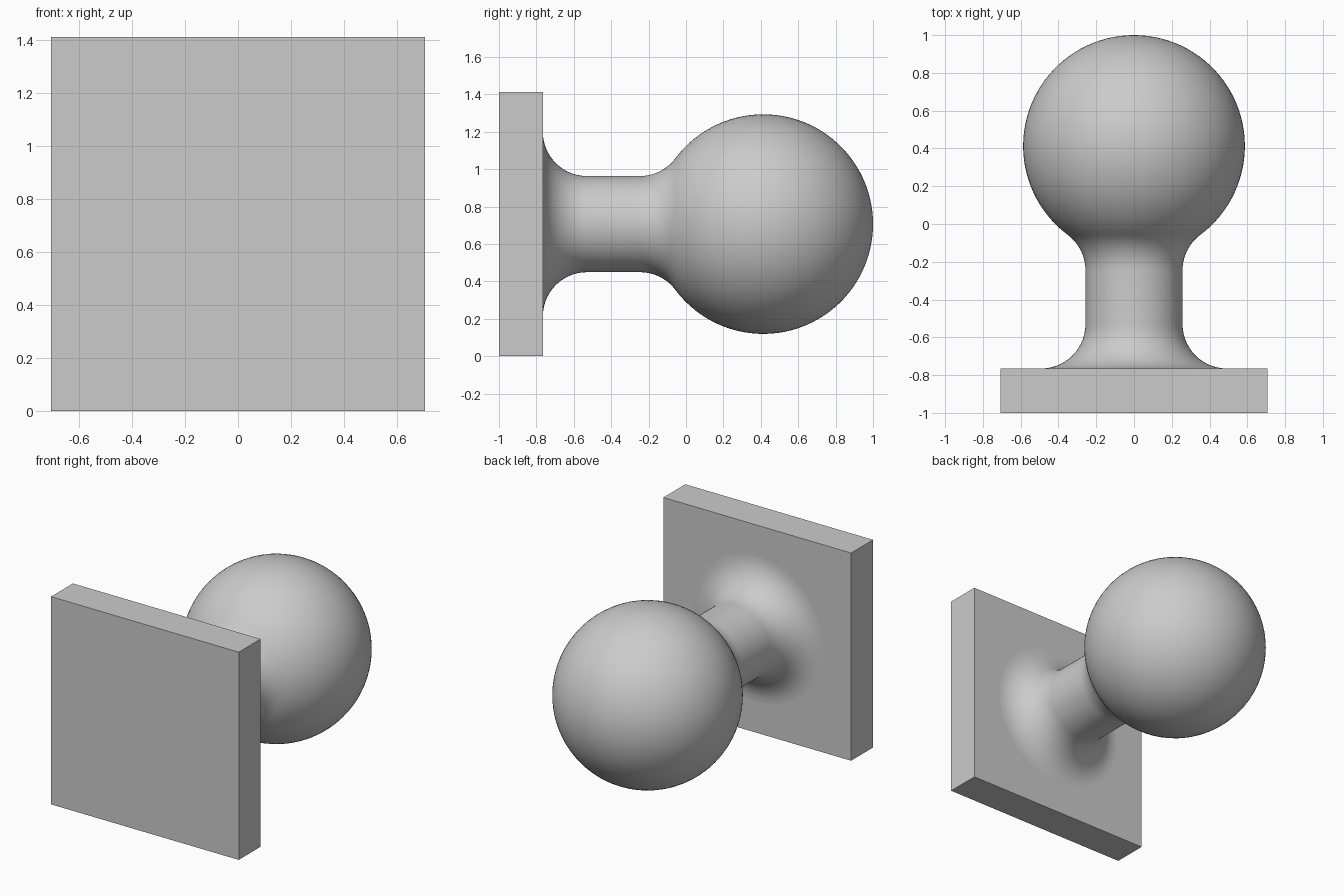
import bpy, bmesh
from math import sin, cos, pi, atan2, sqrt
from mathutils import Vector, Matrix

cube = bpy.data.objects.get("Cube")
if cube:
    bpy.data.objects.remove(cube, do_unlink=True)

grey = bpy.data.materials.new("light grey")
grey.use_nodes = True
colour = (0.6, 0.6, 0.6, 1)
grey.diffuse_color = colour
grey.node_tree.nodes["Principled BSDF"].inputs["Base Color"].default_value = colour

HALF = 0.706                       # half the plate width, also the axis height
FRONT, PLATE_BACK = -1.0, -0.765
BALL_R, NECK_R, FILLET = 0.587, 0.257, 0.235
BALL_Y = 1 - BALL_R


def add_object(name, bm):
    mesh = bpy.data.meshes.new(name)
    bmesh.ops.recalc_face_normals(bm, faces=bm.faces)
    bm.to_mesh(mesh)
    bm.free()
    mesh.materials.append(grey)
    obj = bpy.data.objects.new(name, mesh)
    bpy.context.collection.objects.link(obj)
    return obj


def arc(y, r, radius, start, end, steps):
    """Profile points (along the axis, distance from it) on an arc."""
    angles = [start + (end - start) * i / steps for i in range(steps + 1)]
    return [(y + radius * cos(a), r + radius * sin(a)) for a in angles]


# Square mounting plate
bm = bmesh.new()
bmesh.ops.create_cube(bm, size=1)
bmesh.ops.scale(bm, vec=(2 * HALF, PLATE_BACK - FRONT, 2 * HALF), verts=bm.verts)
bmesh.ops.translate(bm, vec=(0, (FRONT + PLATE_BACK) / 2, HALF), verts=bm.verts)
add_object("mounting_plate", bm)

# Neck flaring out of the plate and blending tangentially into the ball
rim = NECK_R + FILLET
reach = sqrt((BALL_R + FILLET) ** 2 - rim ** 2)
join = atan2(rim, -reach)
profile = arc(PLATE_BACK + FILLET, rim, FILLET, pi, 1.5 * pi, 14)
profile += arc(BALL_Y - reach, rim, FILLET, -pi / 2, join - pi, 10)
profile += arc(BALL_Y, 0, BALL_R, join, 0, 40)[1:]

bm = bmesh.new()
verts = [bm.verts.new((r, y, HALF)) for y, r in profile]
edges = [bm.edges.new(pair) for pair in zip(verts, verts[1:])]
bmesh.ops.spin(bm, geom=verts + edges, cent=(0, 0, HALF), axis=(0, 1, 0),
               angle=2 * pi, steps=80, use_duplicate=False)
bmesh.ops.remove_doubles(bm, verts=bm.verts, dist=0.0005)
knob = add_object("ball_and_neck", bm)
knob.data.shade_smooth()
